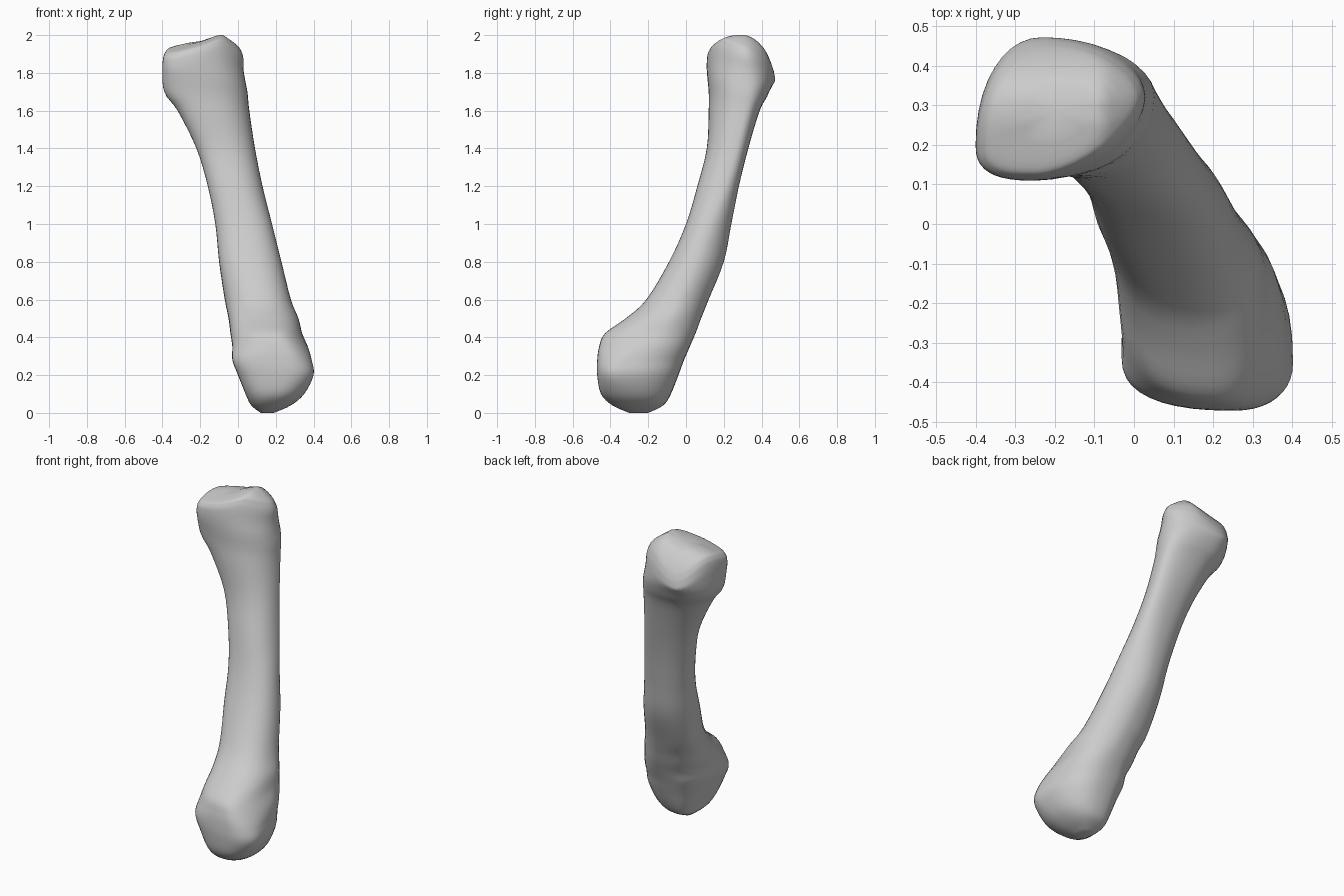
import bpy, bmesh, math
from mathutils import Vector

cube = bpy.data.objects.get("Cube")
if cube:
    bpy.data.objects.remove(cube, do_unlink=True)

SIDES = 40
STEPS = 4

# Cross-sections in hundredths: height, left, right, front, back limits,
# then y of the left and right extremes and x of the front and back extremes
SECTIONS = [
    (0, 12, 19, -30, -20, -25, -25, 15, 15),
    (4, 7, 28, -39, -12, -27, -27, 17, 16),
    (10, 4, 35, -45, -8, -31, -30, 21, 17),
    (20, 0, 40, -47, -4, -34, -35, 25, 18),
    (28, -3, 39, -47, -1, -34, -32, 25, 17),
    (35, -3, 37, -46, 2, -28, -23, 23, 17),
    (42, -4, 34, -43, 5, -16, -15, 20, 16),
    (50, -5, 32, -32, 8, -8, -10, 17, 14),
    (60, -7, 28, -21, 12, 0, -4, 13, 11),
    (80, -10, 23, -9, 20, 5, 5, 8, 7),
    (100, -12, 18, 0, 24, 11, 12, 4, 4),
    (120, -16, 13, 6, 28, 16, 20, -1, 1),
    (140, -22, 9, 11, 33, 20, 26, -8, -4),
    (160, -32, 6, 12, 39, 21, 31, -17, -12),
    (170, -39, 5, 12, 44, 21, 32, -22, -19),
    (185, -40, 3, 11, 47, 20, 32, -25, -23),
]


def shrink(section, height, factor):
    """Copy a section at a new height, pulled in toward its middle."""
    _, x0, x1, y0, y1, yl, yr, xf, xb = section
    cx, cy = (x0 + x1) / 2, (y0 + y1) / 2
    mids = (cx, cx, cy, cy, cy, cy, cx, cx)
    return (height,) + tuple(m + (v - m) * factor for v, m in zip(section[1:], mids))


def spline(a, b, c, d, t):
    """Catmull-Rom blend between b and c."""
    return b + 0.5 * t * (c - a + t * (2*a - 5*b + 4*c - d + t * (3*(b - c) + d - a)))


def clamp(v):
    return min(1, max(0, v))


def top_height(x, y):
    """Tilted joint surface: falls to both sides, the front and the back."""
    return (2.0 - 0.25 * max(0, -0.1 - x) - 0.7 * max(0, x + 0.08)
            - 0.25 * max(0, 0.26 - y) - 5.5 * max(0, y - 0.3) ** 2)


def corner_power(z, right, back):
    """Fullness of each rounded corner: lower is squarer."""
    low, high = clamp((0.5 - z) / 0.2), clamp((z - 1.78) / 0.2)
    if back and right:
        shaft = clamp((z - 0.3) / 0.2) * clamp((1.3 - z) / 0.4)
        return 0.85 + 0.25 * shaft + 0.22 * high
    if back:
        return 0.9 + 0.12 * high - 0.17 * low
    return 0.9 + (0.35 * high if right else -0.1 * low - 0.25 * high)


def ring(section):
    """Rounded outline through the four extreme points of a section."""
    z, x0, x1, y0, y1, yl, yr, xf, xb = (v / 100 for v in section)
    points = []
    for i in range(SIDES):
        a = math.tau * i / SIDES
        c, s = math.cos(a), math.sin(a)
        right, back = c >= 0, s >= 0
        power = corner_power(z, right, back)
        mx, my = (xb if back else xf), (yr if right else yl)
        x = mx + ((x1 if right else x0) - mx) * abs(c) ** power
        y = my + ((y1 if back else y0) - my) * abs(s) ** power
        h = z
        if z > 1.7:
            h = 1.7 + (z - 1.7) * (top_height(x, y) - 1.7) / 0.3
        points.append(Vector((x, y, h)))
    return points


# Upper joint rounding, then smooth interpolation between all sections
last = SECTIONS[-1]
keys = SECTIONS + [shrink(last, 194, 0.99), shrink(last, 198, 0.94),
                   shrink(last, 200, 0.82), shrink(last, 200, 0.4)]
padded = [keys[0]] + keys + [keys[-1]]
levels = []
for k in range(len(keys) - 1):
    for n in range(STEPS):
        levels.append([spline(*v, n / STEPS) for v in zip(*padded[k:k + 4])])
levels.append(keys[-1])

# Skin the bone
bm = bmesh.new()
loops = [[bm.verts.new(p) for p in ring(level)] for level in levels]
for low, high in zip(loops, loops[1:]):
    for i in range(SIDES):
        j = (i + 1) % SIDES
        bm.faces.new((low[i], low[j], high[j], high[i]))
for loop, flip in ((loops[0], True), (loops[-1], False)):
    middle = bm.verts.new(sum((v.co for v in loop), Vector()) / SIDES)
    for i in range(SIDES):
        pair = (loop[i], loop[(i + 1) % SIDES])
        bm.faces.new((pair[::-1] if flip else pair) + (middle,))
bmesh.ops.recalc_face_normals(bm, faces=bm.faces)
mesh = bpy.data.meshes.new("bone")
bm.to_mesh(mesh)
bm.free()
bone = bpy.data.objects.new("bone", mesh)
bpy.context.collection.objects.link(bone)

# Plain grey
grey = bpy.data.materials.new("bone grey")
grey.use_nodes = True
color = (0.6, 0.6, 0.6, 1)
grey.diffuse_color = color
grey.node_tree.nodes["Principled BSDF"].inputs["Base Color"].default_value = color
mesh.materials.append(grey)

bpy.ops.object.select_all(action="DESELECT")
bone.select_set(True)
bpy.context.view_layer.objects.active = bone
bpy.ops.object.shade_smooth_by_angle(angle=math.radians(40))
